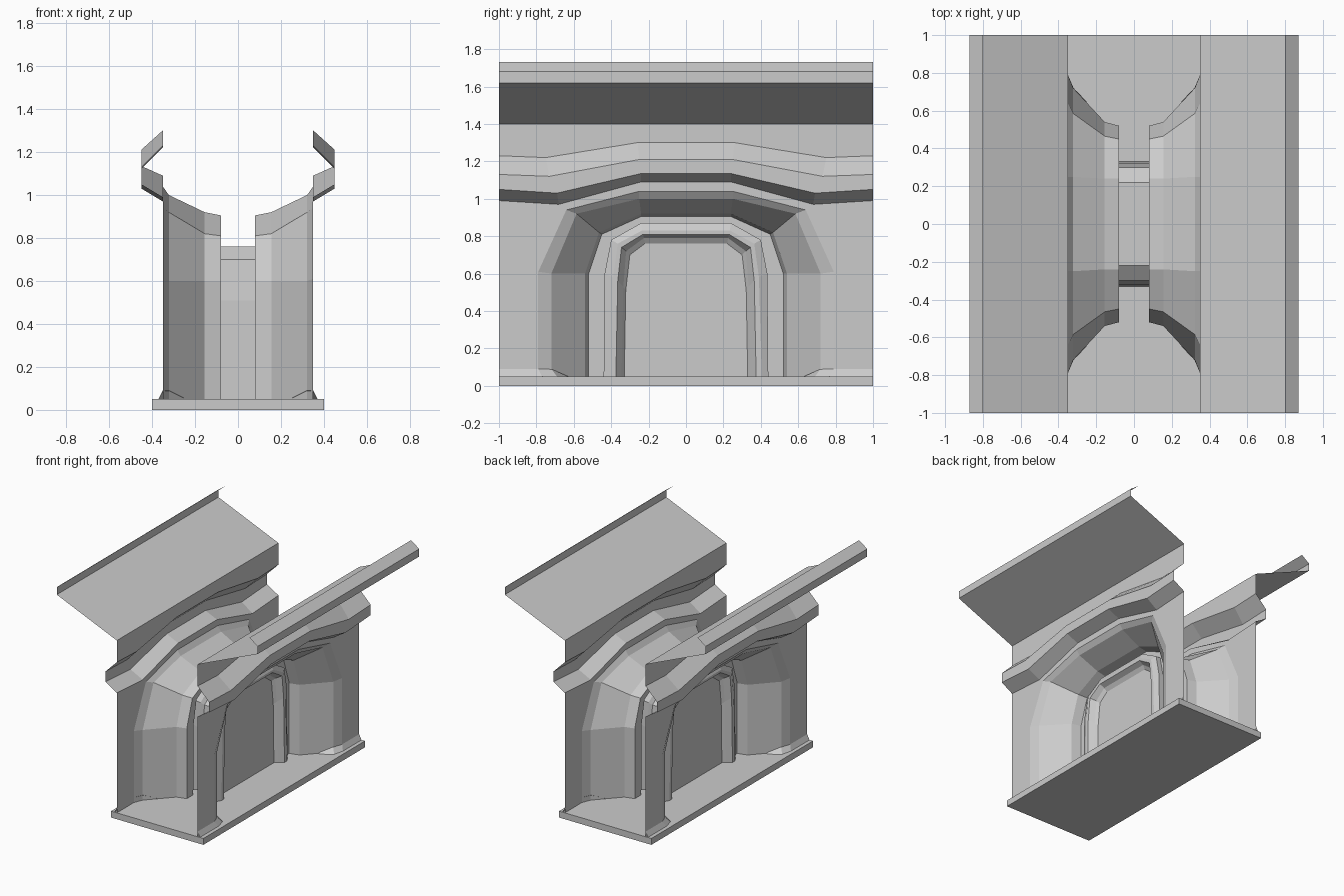
import bpy, bmesh

if "Cube" in bpy.data.objects:
    bpy.data.objects.remove(bpy.data.objects["Cube"])

FLOOR = 0.05


def full(half):
    """Mirror a half profile of (y, z) points so it runs from +y to -y."""
    return half + [(-y, z) for y, z in reversed(half)]


def arch(foot, knee, shoulder, crown):
    return [(foot, FLOOR), knee, shoulder, crown]


def finish(name, bm, mirror_axes=(True, False, False)):
    me = bpy.data.meshes.new(name)
    bm.to_mesh(me)
    bm.free()
    ob = bpy.data.objects.new(name, me)
    bpy.context.collection.objects.link(ob)
    if any(mirror_axes):
        mod = ob.modifiers.new("mirror", 'MIRROR')
        mod.use_axis = mirror_axes
        mod.merge_threshold = 0.0005
    return ob


def loft(name, rows, cap=False, extra=None):
    """Skin rows of (x, half profile); optional end panel and extra corner faces."""
    bm = bmesh.new()
    rings = [[bm.verts.new((x, y, z)) for y, z in full(half)] for x, half in rows]
    for a, b in zip(rings, rings[1:]):
        for i in range(len(a) - 1):
            bm.faces.new((a[i], a[i + 1], b[i + 1], b[i]))
    if cap:
        bm.faces.new(rings[-1])
    for tri in extra or []:
        bm.faces.new([bm.verts.new(p) for p in tri])
    return finish(name, bm)


# base slab
bm = bmesh.new()
bmesh.ops.create_cube(bm, size=1)
for v in bm.verts:
    v.co = (v.co.x * 0.8, v.co.y * 2, (v.co.z + 0.5) * FLOOR)
finish("base_slab", bm, (False, False, False))

# arch outlines, from wall face to door panel
wall_edge = arch(1.0, (1.0, 0.61), (0.68, 0.97), (0.24, 1.09))
outer = arch(0.79, (0.79, 0.61), (0.64, 0.94), (0.25, 1.04))
lip = arch(0.72, (0.72, 0.60), (0.585, 0.92), (0.25, 1.00))
splay = arch(0.54, (0.54, 0.60), (0.465, 0.82), (0.24, 0.92))
throat = arch(0.52, (0.52, 0.60), (0.45, 0.81), (0.24, 0.905))
frame_a = arch(0.44, (0.435, 0.60), (0.40, 0.78), (0.24, 0.87))
frame_b = arch(0.405, (0.39, 0.58), (0.365, 0.76), (0.235, 0.83))
frame_c = arch(0.375, (0.365, 0.56), (0.345, 0.74), (0.23, 0.81))
frame_d = arch(0.345, (0.335, 0.53), (0.32, 0.72), (0.225, 0.79))
door = arch(0.33, (0.322, 0.51), (0.30, 0.70), (0.22, 0.76))

# side walls around the openings, with the upper corners filled
corner = [(0.35, 1, 0.61), (0.35, 1, 0.99), (0.35, 0.68, 0.97)]
corner_back = [(x, -y, z) for x, y, z in reversed(corner)]
loft("side_wall", [(0.35, wall_edge), (0.35, outer)], extra=[corner, corner_back])

# splayed recess
loft("recess", [(0.35, outer), (0.322, lip), (0.155, splay), (0.08, throat)])

# stepped door surround and panel
loft("door_surround", [(0.08, throat), (0.08, frame_a), (0.12, frame_a),
                       (0.14, frame_b), (0.14, frame_c), (0.10, frame_d), (0.08, door)],
     cap=True)

# door edge joining the two panels
loft("door_edge", [(0.08, door), (0.0, door)])

# raised cornice, gutter slope and upper wall
level = lambda z: [(1, z), (0.75, z), (0.25, z)]
loft("cornice", [(0.35, level(1.40)),
                 (0.35, [(1, 1.23), (0.75, 1.22), (0.26, 1.30)]),
                 (0.45, [(1, 1.13), (0.73, 1.12), (0.25, 1.21)]),
                 (0.45, [(1, 1.05), (0.69, 1.03), (0.24, 1.135)]),
                 (0.35, [(1, 0.99), (0.68, 0.97), (0.24, 1.09)])])

# flared eaves
loft("eaves", [(0.80, [(1, 1.73)]), (0.87, [(1, 1.68)]),
               (0.87, [(1, 1.62)]), (0.35, [(1, 1.40)])])

# sloped skirting at the foot of the walls
top = [(0.35, 1, 0.09), (0.35, 0.79, 0.09), (0.32, 0.72, 0.09), (0.25, 0.645, 0.055)]
foot = [(0.37, 1, FLOOR), (0.37, 0.77, FLOOR), (0.35, 0.69, FLOOR), (0.26, 0.63, FLOOR)]
bm = bmesh.new()
t = [bm.verts.new(p) for p in top]
f = [bm.verts.new(p) for p in foot]
for i in range(3):
    bm.faces.new((t[i], t[i + 1], f[i + 1], f[i]))
finish("skirting", bm, (True, True, False))
